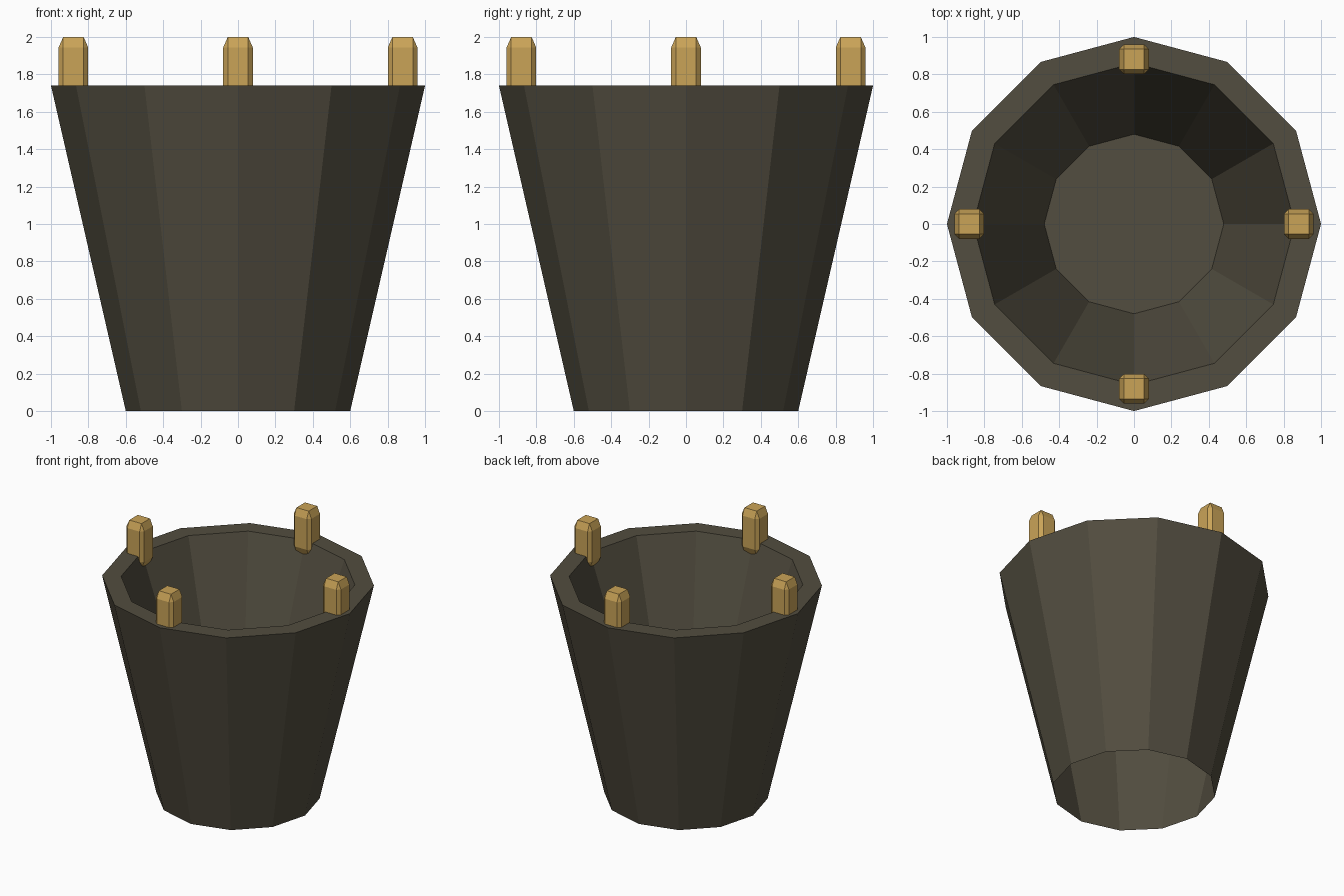
import bpy, bmesh, math
from mathutils import Matrix, Vector

if "Cube" in bpy.data.objects:
    bpy.data.objects.remove(bpy.data.objects["Cube"])

SIDES = 12


def material(name, rgb):
    m = bpy.data.materials.new(name)
    m.diffuse_color = (*rgb, 1)
    m.use_nodes = True
    m.node_tree.nodes["Principled BSDF"].inputs["Base Color"].default_value = m.diffuse_color
    return m


def add_object(name, bm, mat):
    mesh = bpy.data.meshes.new(name)
    bm.to_mesh(mesh)
    bm.free()
    mesh.materials.append(mat)
    ob = bpy.data.objects.new(name, mesh)
    bpy.context.collection.objects.link(ob)
    return ob


dark = material("dark_brown_grey", (0.084, 0.074, 0.050))
gold = material("brass_gold", (0.590, 0.370, 0.097))

# Bucket: outer wall (open underneath), rim, inner wall and raised floor
profile = [(0.60, 0.0), (1.0, 1.74), (0.86, 1.74), (0.48, 0.65)]
bm = bmesh.new()
rings = []
for r, z in profile:
    angles = [2 * math.pi * i / SIDES for i in range(SIDES)]
    rings.append([bm.verts.new((r * math.cos(a), r * math.sin(a), z)) for a in angles])
for low, high in zip(rings, rings[1:]):
    for i in range(SIDES):
        j = (i + 1) % SIDES
        bm.faces.new((low[i], low[j], high[j], high[i]))
bm.faces.new(rings[-1])
add_object("bucket", bm, dark)

# Four chamfered pegs set into the rim
for k, name in enumerate(("right", "back", "left", "front")):
    bm = bmesh.new()
    bmesh.ops.create_cube(bm, size=1)
    bmesh.ops.bevel(bm, geom=bm.edges[:], offset=0.155, segments=1,
                    affect='EDGES', profile=0.5)
    bmesh.ops.scale(bm, vec=Vector((0.158, 0.158, 0.36)), verts=bm.verts)
    bmesh.ops.translate(bm, vec=Vector((0.88, 0, 1.82)), verts=bm.verts)
    bmesh.ops.rotate(bm, cent=(0, 0, 0), verts=bm.verts,
                     matrix=Matrix.Rotation(k * math.pi / 2, 3, 'Z'))
    add_object(name + "_peg", bm, gold)
